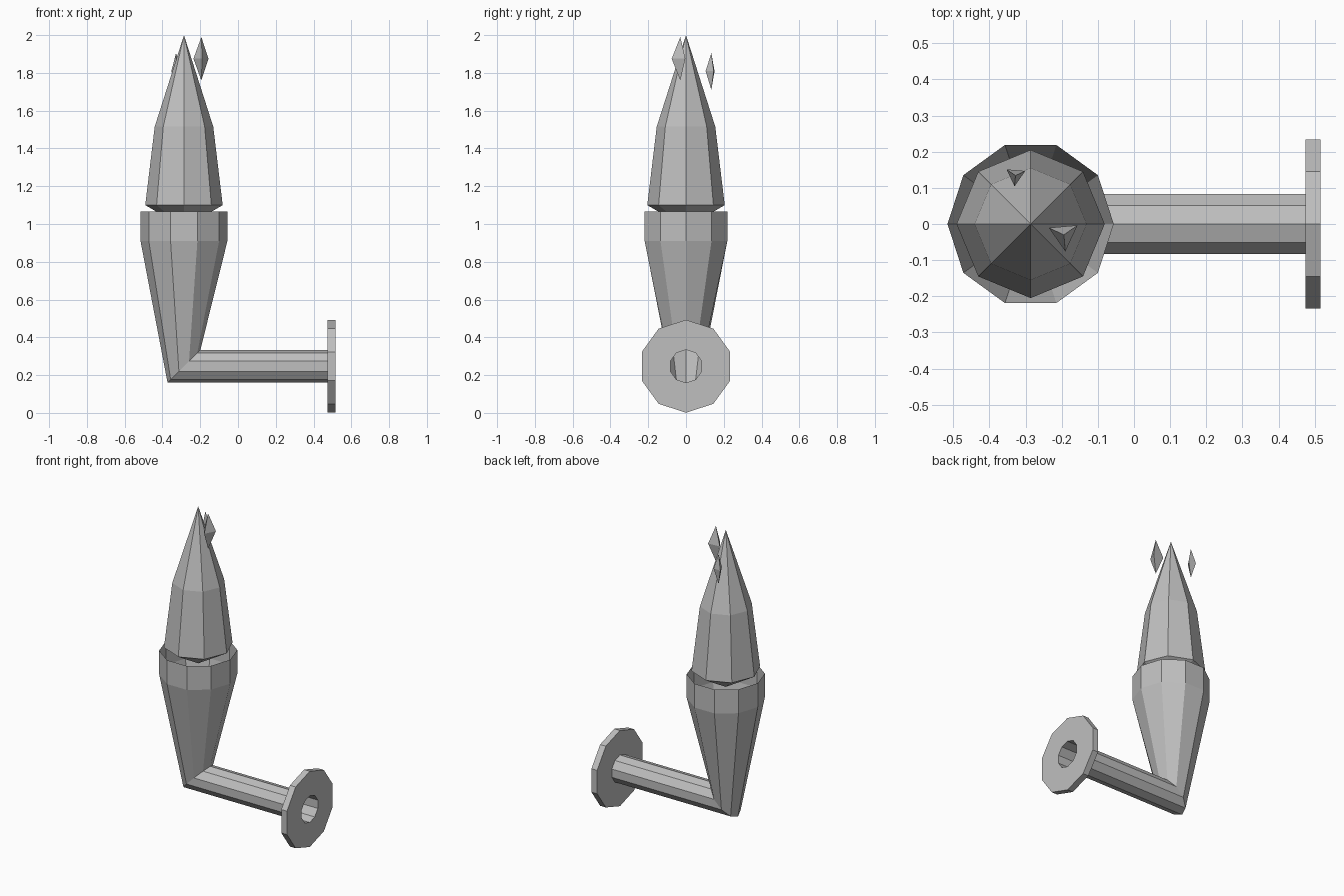
import bpy, bmesh, math

if "Cube" in bpy.data.objects:
    bpy.data.objects.remove(bpy.data.objects["Cube"])

CX, CZ = -0.286, 0.247      # cup axis in x, arm axis in z
ARM_R = 0.087

grey = bpy.data.materials.new("plain grey")
grey.diffuse_color = (0.52, 0.52, 0.52, 1)
grey.use_nodes = True
grey.node_tree.nodes["Principled BSDF"].inputs["Base Color"].default_value = grey.diffuse_color


def skin(name, rings, loop=False):
    """Join rings of points with faces; a one-point ring is a tip."""
    bm = bmesh.new()
    vs = [[bm.verts.new(p) for p in ring] for ring in rings]
    pairs = list(zip(vs, vs[1:])) + ([(vs[-1], vs[0])] if loop else [])
    for a, b in pairs:
        n = max(len(a), len(b))
        for i in range(n):
            j = (i + 1) % n
            if len(a) == 1:
                bm.faces.new((a[0], b[j], b[i]))
            elif len(b) == 1:
                bm.faces.new((a[i], a[j], b[0]))
            else:
                bm.faces.new((a[i], a[j], b[j], b[i]))
    bmesh.ops.recalc_face_normals(bm, faces=bm.faces)
    me = bpy.data.meshes.new(name)
    bm.to_mesh(me)
    bm.free()
    me.materials.append(grey)
    ob = bpy.data.objects.new(name, me)
    bpy.context.collection.objects.link(ob)
    return ob


def circle(n, r, start=0.0):
    return [(r * math.cos(start + 2 * math.pi * i / n),
             r * math.sin(start + 2 * math.pi * i / n)) for i in range(n)]


def ring_x(x, r):
    return [(x, s, CZ + c) for c, s in circle(10, r)]


def ring_z(x, y, z, n, r, start=0.0):
    if r == 0:
        return [(x, y, z)]
    return [(x + c, y + s, z) for c, s in circle(n, r, start)]


# arm bending through a mitre into the open cup
mitre = [(CX + c, s, CZ + c) for c, s in circle(10, ARM_R)]
skin("arm_and_cup", [ring_x(0.475, ARM_R), mitre,
                     ring_z(CX, 0, 0.91, 10, 0.23),
                     ring_z(CX, 0, 1.065, 10, 0.23)])

# wall plate with a hole
skin("wall_plate", [ring_x(0.475, ARM_R), ring_x(0.475, 0.246),
                    ring_x(0.516, 0.246), ring_x(0.516, ARM_R)], loop=True)

# flame
skin("flame", [ring_z(CX, 0, z, 8, r) for z, r in
               ((0.98, 0), (1.1, 0.205), (1.515, 0.155), (2.0, 0))])

# sparks: three-sided double pyramids
for name, x, y, lo, mid, hi, r, a in (
        ("large_spark", -0.194, -0.03, 1.76, 1.875, 1.99, 0.046, 275),
        ("small_spark", -0.328, 0.134, 1.71, 1.81, 1.905, 0.03, 265)):
    skin(name, [ring_z(x, y, z, 3, q, math.radians(a))
                for z, q in ((lo, 0), (mid, r), (hi, 0))])
